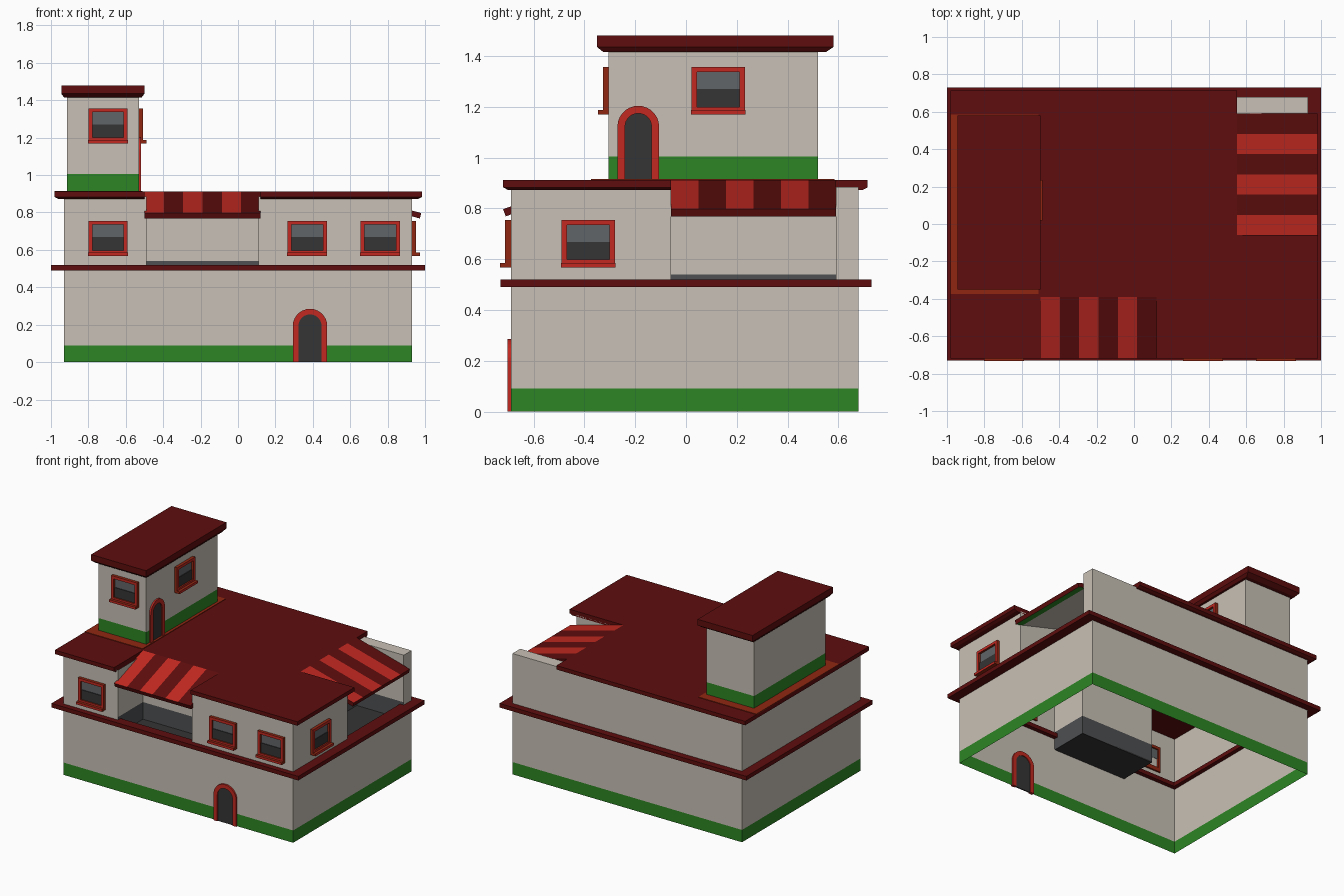
import bpy, bmesh, math
from mathutils import Matrix, Vector

if "Cube" in bpy.data.objects:
    bpy.data.objects.remove(bpy.data.objects["Cube"])

COL = {
    "plaster": (.58, .53, .465), "dark_red": (.112, .004, .004), "red": (.54, .022, .015),
    "green": (.026, .235, .018), "rust": (.28, .02, .006), "glass": (.12, .13, .135),
    "charcoal": (.035, .035, .036), "slate": (.075, .08, .083)}
MAT = {}
for n, c in COL.items():
    MAT[n] = bpy.data.materials.new(n)
    MAT[n].diffuse_color = (*c, 1)


def finish(name, bm, mats, rule=None, matrix=None, recalc=True):
    if recalc:
        bmesh.ops.recalc_face_normals(bm, faces=bm.faces)
    bm.normal_update()
    if rule:
        for f in bm.faces:
            f.material_index = rule(f)
    me = bpy.data.meshes.new(name)
    bm.to_mesh(me)
    bm.free()
    ob = bpy.data.objects.new(name, me)
    for m in mats:
        me.materials.append(MAT[m])
    bpy.context.collection.objects.link(ob)
    if matrix:
        ob.matrix_world = matrix
    return ob


def rect(x0, x1, y0, y1):
    return [(x0, y0), (x1, y0), (x1, y1), (x0, y1)]


def loft(name, rings, mats, rule=None, caps=True, matrix=None):
    """Join rings (outline, z) of equal length with quads."""
    bm = bmesh.new()
    vs = [[bm.verts.new((x, y, z)) for x, y in pts] for pts, z in rings]
    n = len(vs[0])
    for a, b in zip(vs, vs[1:]):
        for i in range(n):
            j = (i + 1) % n
            bm.faces.new((a[i], a[j], b[j], b[i]))
    if caps:
        bm.faces.new(vs[0][::-1])
        bm.faces.new(vs[-1])
    return finish(name, bm, mats, rule, matrix, recalc=caps)


def box(name, x0, x1, y0, y1, z0, z1, mats, rule=None, matrix=None):
    r = rect(x0, x1, y0, y1)
    return loft(name, [(r, z0), (r, z1)], mats, rule, matrix=matrix)


def outward(f):
    return 0 if f.normal.y < -.5 else 1


def frame(name, outer, inner, y0, y1, mats, closed, matrix):
    """Flat strip between two outlines in x-z, given depth along y."""
    bm = bmesh.new()
    o, i = [[bm.verts.new((x, y0, z)) for x, z in p] for p in (outer, inner)]
    n = len(o)
    fs = [bm.faces.new((o[k], o[(k + 1) % n], i[(k + 1) % n], i[k]))
          for k in range(n if closed else n - 1)]
    g = bmesh.ops.extrude_face_region(bm, geom=fs, use_keep_orig=True)
    for v in [v for v in g["geom"] if isinstance(v, bmesh.types.BMVert)]:
        v.co.y = y1
    return finish(name, bm, mats, outward, matrix)


def place(x, y, z, side):
    return Matrix.Translation((x, y, z)) @ Matrix.Rotation(math.pi / 2 * side, 4, 'Z')


def window(name, x, y, z, side):
    m = place(x, y, z, side)
    frame(name + "_frame", rect(-.105, .105, 0, .187), rect(-.084, .084, .03, .167),
          .012, -.022, ["red", "rust"], True, m)
    box(name + "_sill", -.107, .107, -.042, -.02, 0, .017, ["red", "rust"], outward, m)
    box(name + "_upper_pane", -.085, .085, -.006, .002, .098, .168, ["glass"], None, m)
    box(name + "_lower_pane", -.085, .085, -.011, -.003, .028, .1, ["charcoal"], None, m)


def arch(hw, top, n=14):
    s = top - hw
    c = [(hw * math.cos(math.pi * k / n), s + hw * math.sin(math.pi * k / n)) for k in range(n + 1)]
    return [(hw, 0)] + c + [(-hw, 0)]


def door(name, x, y, z, side, hw, top, t):
    m = place(x, y, z, side)
    frame(name + "_frame", arch(hw, top), arch(hw - t, top - t), .01, -.012, ["red", "red"], False, m)
    bm = bmesh.new()
    f = bm.faces.new([bm.verts.new((px, -.004, pz)) for px, pz in arch(hw - t, top - t)])
    g = bmesh.ops.extrude_face_region(bm, geom=[f], use_keep_orig=True)
    for v in [v for v in g["geom"] if isinstance(v, bmesh.types.BMVert)]:
        v.co.y = .004
    finish(name + "_panel", bm, ["charcoal"], None, m)


def awning(name, width, depth, drop, matrix):
    """Six striped slats; local x along the wall, -y outward and down."""
    bm = bmesh.new()
    th = .03
    nrm = Vector((0, -drop, depth)).normalized() * th
    cuts = [0, .86, 1]
    def col(k):
        x = width * k / 6
        top = [Vector((x, -depth * c, -drop * c)) for c in cuts]
        return [bm.verts.new(p) for p in top + [p - nrm for p in reversed(top)]]
    cols = [col(k) for k in range(7)]
    for k, (a, b) in enumerate(zip(cols, cols[1:])):
        for i in range(6):
            j = (i + 1) % 6
            f = bm.faces.new((a[i], a[j], b[j], b[i]))
            # striped top, green strip and plaster below, dark edges
            f.material_index = [k % 2, k % 2, 1, 3, 2, 1][i]
    for c in (cols[0], cols[-1]):
        bm.faces.new(c).material_index = 1
    finish(name, bm, ["red", "dark_red", "plaster", "green"], None, matrix)


# ground floor shell, open below, with a painted base band
g = rect(-.93, .93, -.69, .68)
loft("ground_floor_walls", [(g, 0), (g, .09), (g, .51)], ["plaster", "green"],
     lambda f: int(f.calc_center_median().z < .09), caps=False)

# upper floor shell with two terrace notches; dark lining low in the notches
foot = [(-.93, -.69), (-.49, -.69), (-.49, -.4), (.11, -.4), (.11, -.69), (.93, -.69), (.93, -.06),
        (.55, -.06), (.55, .59), (.93, .59), (.93, .68), (-.93, .68)]
bm = bmesh.new()
for (x0, y0), (x1, y1) in zip(foot, foot[1:] + foot[:1]):
    notch = abs(x0 + x1) < 1.8 and abs(y0 + y1) < 1.3
    for z0, z1, mi in ([(.41, .54, 1), (.54, .885, 0)] if notch else [(.5, .885, 0)]):
        bm.faces.new([bm.verts.new(p) for p in ((x0, y0, z0), (x1, y1, z0), (x1, y1, z1), (x0, y0, z1))]
                     ).material_index = mi
bmesh.ops.remove_doubles(bm, verts=bm.verts, dist=1e-4)
finish("upper_floor_walls", bm, ["plaster", "slate"], recalc=False)
box("parapet_cap", .55, .93, .59, .68, .875, .885, ["plaster"])
box("front_terrace_floor", -.49, .11, -.685, -.4, .405, .415, ["charcoal"])
box("side_terrace_floor", .55, .925, -.06, .59, .405, .415, ["charcoal"])

# ledge ring between the floors
o, i = rect(-1, 1, -.73, .73), rect(-.9, .9, -.66, .65)
bm = bmesh.new()
vs = [[bm.verts.new((x, y, z)) for x, y in p] for p, z in ((o, .49), (o, .52), (i, .52), (i, .49))]
for k in range(4):
    a, b = vs[k], vs[(k + 1) % 4]
    for j in range(4):
        bm.faces.new((a[j], a[(j + 1) % 4], b[(j + 1) % 4], b[j]))
finish("floor_ledge", bm, ["dark_red"])

# main roof, notched for the awnings
roof = [(-.98, -.72), (-.5, -.72), (-.5, -.39), (.12, -.39), (.12, -.72), (.985, -.72), (.985, -.06),
        (.55, -.06), (.55, .715), (-.98, .715)]
low = [(x * .98 if abs(x) > .9 else x, y * .975 if abs(y) > .7 else y) for x, y in roof]
loft("main_roof", [(low, .873), (roof, .883), (roof, .912)], ["dark_red"])

# awnings
awning("front_awning", .62, .33, .115, place(-.5, -.39, .912, 0))
awning("side_awning", .65, .43, .115, place(.55, -.06, .912, 1))

# tower with base plate and cap
box("tower_base_plate", -.98, -.51, -.375, .585, .908, .916, ["rust"])
t = rect(-.915, -.53, -.305, .52)
loft("tower_walls", [(t, .91), (t, 1.005), (t, 1.425)], ["plaster", "green"],
     lambda f: int(f.calc_center_median().z < 1), caps=False)
loft("tower_roof", [(rect(-.93, -.515, -.325, .55), 1.415), (rect(-.945, -.5, -.35, .58), 1.435),
                    (rect(-.945, -.5, -.35, .58), 1.48)], ["dark_red"])

# windows and doors
for k, x in enumerate((-.695, .37, .76)):
    window(f"front_window_{k + 1}", x, -.69, .568, 0)
window("side_window", .93, -.385, .568, 1)
window("tower_front_window", -.695, -.305, 1.17, 0)
window("tower_side_window", -.53, .127, 1.17, 1)
door("front_door", .385, -.69, 0, 0, .092, .285, .03)
door("tower_door", -.53, -.188, .912, 1, .082, .292, .03)

for m in bpy.data.materials:
    if m.users and not m.is_grease_pencil:
        m.use_nodes = True
        m.node_tree.nodes["Principled BSDF"].inputs["Base Color"].default_value = m.diffuse_color
